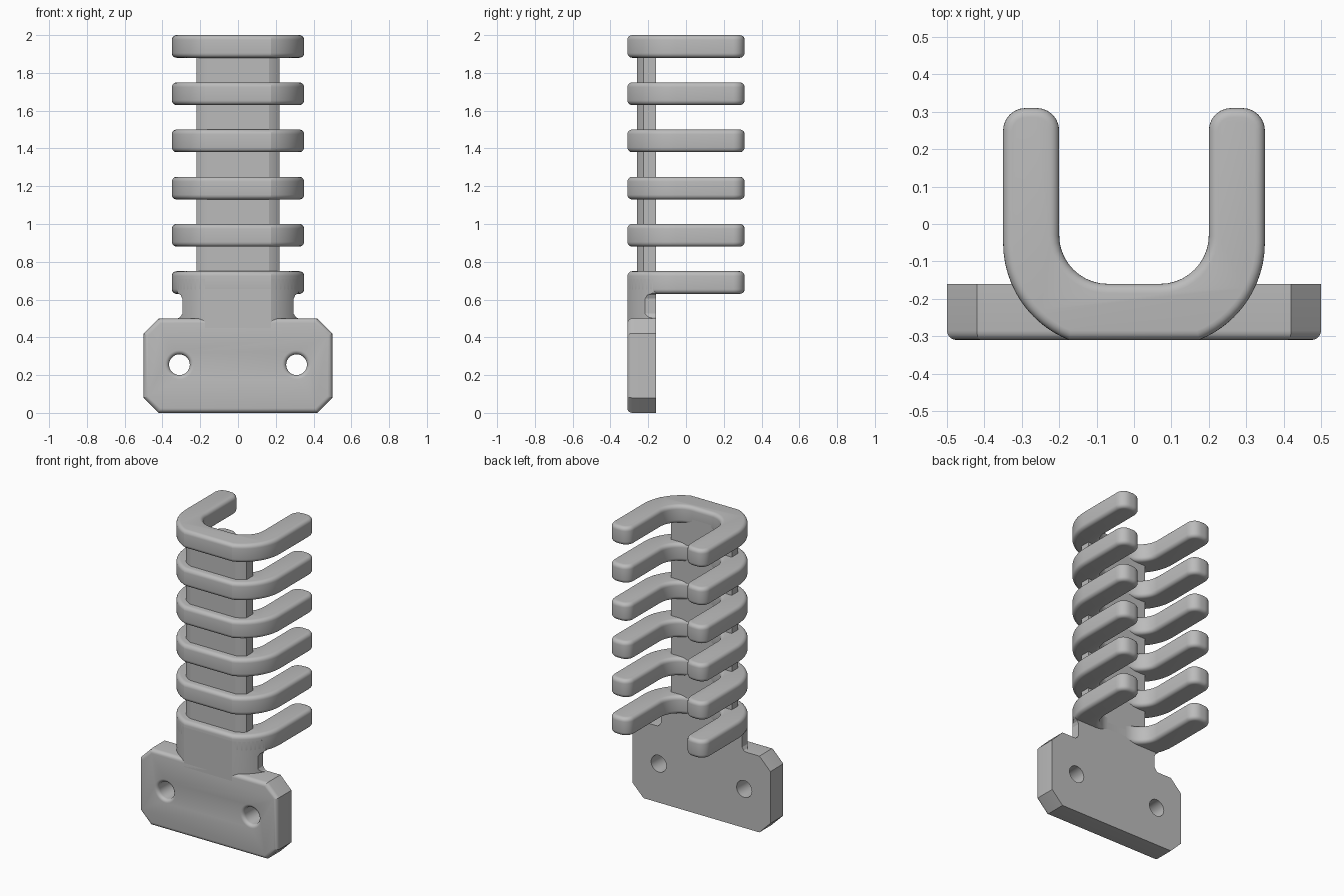
import bpy, bmesh
from math import sin, cos, pi, asin, acos
from mathutils import Vector

old = bpy.data.objects.get("Cube")
if old:
    bpy.data.objects.remove(old, do_unlink=True)

grey = bpy.data.materials.new("plain grey")
grey.use_nodes = True
tone = (0.5, 0.5, 0.5, 1)
grey.diffuse_color = tone
grey.node_tree.nodes["Principled BSDF"].inputs["Base Color"].default_value = tone

FRONT, BACK = -0.31, -0.16      # y of the front and rear faces
CX, CY, R = 0.07, -0.05, 0.28   # centre and radius of the outer bend
RING_H, PITCH, FIRST = 0.12, 0.25, 0.63


def loft(name, loops, bevel=0, pick=None):
    """Skin equal-sized point loops, cap both ends, round the picked edges."""
    bm = bmesh.new()
    rows = [[bm.verts.new(p) for p in loop] for loop in loops]
    n = len(rows[0])
    for a, b in zip(rows, rows[1:]):
        for i in range(n):
            j = (i + 1) % n
            bm.faces.new((a[i], a[j], b[j], b[i]))
    bm.faces.new(rows[0][::-1])
    bm.faces.new(rows[-1])
    bmesh.ops.recalc_face_normals(bm, faces=bm.faces)
    if bevel:
        edges = [e for e in bm.edges if pick(e)]
        bmesh.ops.bevel(bm, geom=edges, offset=bevel, segments=5,
                        profile=0.5, affect='EDGES', clamp_overlap=True)
    mesh = bpy.data.meshes.new(name)
    bm.to_mesh(mesh)
    bm.free()
    mesh.materials.append(grey)
    ob = bpy.data.objects.new(name, mesh)
    bpy.context.collection.objects.link(ob)
    return ob


def activate(ob):
    bpy.ops.object.select_all(action='DESELECT')
    ob.select_set(True)
    bpy.context.view_layer.objects.active = ob


def smooth(ob):
    activate(ob)
    bpy.ops.object.shade_smooth_by_angle(angle=pi / 9)


def arc(cx, cy, r, start, end, n):
    return [(cx + r * cos(start + (end - start) * i / n),
             cy + r * sin(start + (end - start) * i / n)) for i in range(n + 1)]


def mirrored(half):
    """Close a +x half outline with its mirror image."""
    return half + [(-x, y) for x, y in reversed(half)]


def at_height(outline, z):
    return [Vector((x, y, z)) for x, y in outline]


def trunk(inset, clip):
    """Section following the outer bend, cut off at x = clip and at the rear."""
    r = R - inset
    start = -asin((CY - FRONT - inset) / r)
    end = -acos((clip - CX) / r)
    return mirrored(arc(CX, CY, r, start, end, 8) + [(clip, BACK)])


# Fork-shaped rings
tip_r, tip_y = 0.06, 0.25
corner = -asin((CY - FRONT) / R)
half = arc(CX, CY, R, corner, 0, 12)
half += arc(0.35 - tip_r, tip_y, tip_r, 0, pi / 2, 6)
half += arc(0.20 + tip_r, tip_y, tip_r, pi / 2, pi, 6)
half += arc(CX, -0.03, 0.13, 0, -pi / 2, 10)
fork = mirrored(half)
first = loft("ring_1", [at_height(fork, 0), at_height(fork, RING_H)], 0.025,
             lambda e: abs(e.verts[0].co.z - e.verts[1].co.z) < 0.001)
first.location.z = FIRST
smooth(first)
for k in range(1, 6):
    ring = bpy.data.objects.new(f"ring_{k + 1}", first.data)
    ring.location.z = FIRST + PITCH * k
    bpy.context.collection.objects.link(ring)

# Spine joining the rings
section = trunk(0.05, 0.22)
smooth(loft("spine", [at_height(section, 0.70), at_height(section, 1.92)]))

# Neck with flared ends between plate and lowest ring
flares = [(0.45, 0.025), (0.50, 0.025), (0.507, 0.012), (0.525, 0),
          (0.605, 0), (0.623, 0.008), (0.635, 0.025), (0.71, 0.025)]
smooth(loft("neck", [at_height(trunk(0, 0.295 + f), z) for z, f in flares]))

# Mounting plate with clipped corners and rounded front edges
w, h, c = 0.5, 0.5, 0.08
octagon = mirrored([(w - c, 0), (w, c), (w, h - c), (w - c, h)])
plate = loft("mounting_plate",
             [[Vector((x, y, z)) for x, z in octagon] for y in (FRONT, BACK)],
             0.025, lambda e: all(v.co.y < FRONT + 0.001 for v in e.verts))

# Screw holes with rounded front rims
hole_r, rim = 0.055, 0.022
profile = [(BACK + 0.05, hole_r)]
profile += [(FRONT + rim * (1 - sin(t * pi / 10)), hole_r + rim * (1 - cos(t * pi / 10)))
            for t in range(6)]
profile += [(FRONT - 0.05, hole_r + rim)]
for side in (-1, 1):
    loops = [[Vector((x, y, z)) for x, z in arc(side * 0.31, 0.255, r, 0, 2 * pi, 32)[:-1]]
             for y, r in profile]
    cutter = loft("hole_cutter", loops)
    cutter.hide_render = True
    activate(plate)
    mod = plate.modifiers.new("hole", 'BOOLEAN')
    mod.operation = 'DIFFERENCE'
    mod.solver = 'EXACT'
    mod.object = cutter
    bpy.ops.object.modifier_apply(modifier=mod.name)
    bpy.data.objects.remove(cutter, do_unlink=True)
smooth(plate)
